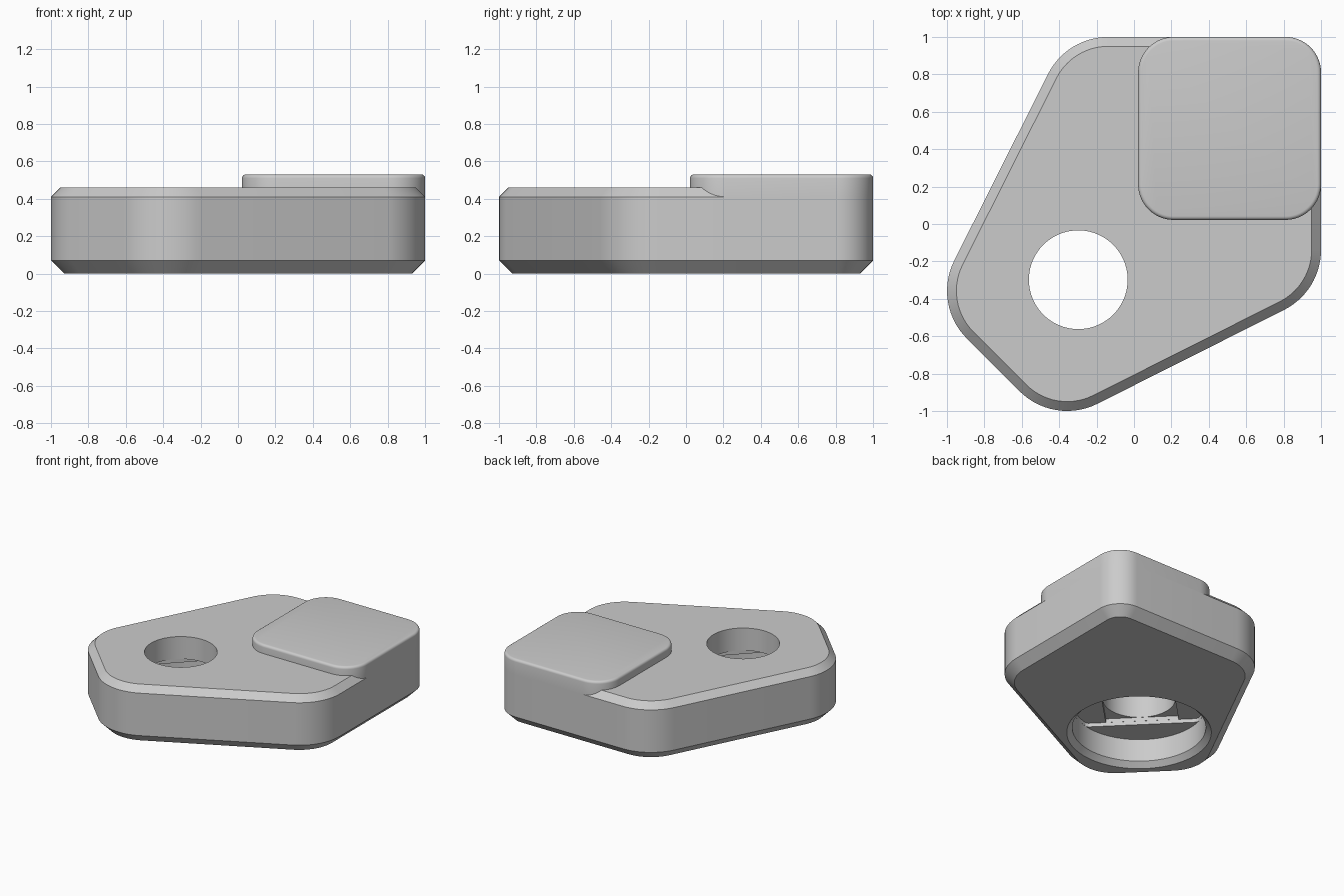
import bpy, bmesh, math
from mathutils import Vector, Matrix

cube = bpy.data.objects.get("Cube")
if cube:
    bpy.data.objects.remove(cube, do_unlink=True)

grey = bpy.data.materials.new("light_grey")
grey.use_nodes = True
colour = (0.6, 0.6, 0.6, 1)
grey.diffuse_color = colour
grey.node_tree.nodes["Principled BSDF"].inputs["Base Color"].default_value = colour

HOLE = Vector((-0.298, -0.298))
HOLE_R = 0.266
BORE_R = 0.485


def rounded(corners, inset=0, steps=14):
    """Counter-clockwise outline with a (x, y, radius) arc at each corner."""
    pts = []
    for i, (x, y, r) in enumerate(corners):
        p = Vector((x, y))
        u = (Vector(corners[i - 1][:2]) - p).normalized()
        v = (Vector(corners[(i + 1) % len(corners)][:2]) - p).normalized()
        between = u.angle(v)
        centre = p + (u + v).normalized() * r / math.sin(between / 2)
        start = math.atan2(u.x, -u.y)
        for k in range(steps + 1):
            a = start + (math.pi - between) * k / steps
            pts.append(centre + Vector((math.cos(a), math.sin(a))) * (r - inset))
    return pts


def circle(r, limit=9, sides=96):
    """Circle at the hole, clipped to a diagonal strip of half width limit."""
    turn = Matrix.Rotation(math.radians(135), 2)
    pts = []
    for k in range(sides):
        a = 2 * math.pi * (k + 0.5) / sides
        y = max(-limit, min(limit, r * math.sin(a)))
        pts.append(HOLE + turn @ Vector((r * math.cos(a), y)))
    return pts


def loft(name, levels):
    """Solid through stacked outlines given as (outline, z)."""
    bm = bmesh.new()
    rings = [[bm.verts.new((p.x, p.y, z)) for p in pts] for pts, z in levels]
    for low, high in zip(rings, rings[1:]):
        for i in range(len(low)):
            bm.faces.new((low[i - 1], low[i], high[i], high[i - 1]))
    bm.faces.new(rings[0][::-1])
    bm.faces.new(rings[-1])
    mesh = bpy.data.meshes.new(name)
    bm.to_mesh(mesh)
    bm.free()
    ob = bpy.data.objects.new(name, mesh)
    mesh.materials.append(grey)
    bpy.context.collection.objects.link(ob)
    return ob


def activate(ob):
    bpy.ops.object.select_all(action='DESELECT')
    ob.select_set(True)
    bpy.context.view_layer.objects.active = ob


# Chamfered five-sided body
plan = [(1, 1, 0.19), (-0.36, 1, 0.36), (-1.078, -0.428, 0.36),
        (-0.428, -1.078, 0.36), (1, -0.36, 0.36)]
body = loft("body", [(rounded(plan, inset), z) for inset, z in
                     ((0.07, 0), (0, 0.07), (0, 0.41), (0.05, 0.46))])

# Raised square pad, flush with the back corner, with a softened top edge
pad_plan = [(1, 1, 0.19), (0.022, 1, 0.19), (0.022, 0.022, 0.19), (1, 0.022, 0.19)]
soft = 0.02
pad_levels = [(rounded(pad_plan), 0.41)]
for k in range(5):
    a = math.pi / 2 * k / 4
    pad_levels.append((rounded(pad_plan, soft * (1 - math.cos(a))),
                       0.53 - soft + soft * math.sin(a)))
pad = loft("raised_pad", pad_levels)

# Underside recess, stepped slot and square, and through hole
h = HOLE_R - 0.001
turn = Matrix.Rotation(math.radians(45), 2)
square = [HOLE + turn @ Vector(c) for c in ((-h, -h), (h, -h), (h, h), (-h, h))]
slot = circle(BORE_R - 0.001, HOLE_R)
hole = circle(h - 0.001)
cutters = [
    loft("recess_cutter", [(circle(BORE_R + 0.06), -0.02), (circle(BORE_R), 0.04),
                           (circle(BORE_R), 0.22)]),
    loft("slot_cutter", [(slot, 0.1), (slot, 0.25)]),
    loft("square_cutter", [(square, 0.12), (square, 0.28)]),
    loft("hole_cutter", [(hole, 0.14), (hole, 0.6)]),
]
for cutter in cutters:
    cutter.hide_render = True
    mod = body.modifiers.new(cutter.name, 'BOOLEAN')
    mod.operation = 'DIFFERENCE'
    mod.solver = 'EXACT'
    mod.object = cutter
    activate(body)
    bpy.ops.object.modifier_apply(modifier=mod.name)
    bpy.data.objects.remove(cutter, do_unlink=True)

for ob in (body, pad):
    activate(ob)
    bpy.ops.object.shade_smooth_by_angle(angle=math.radians(28))
